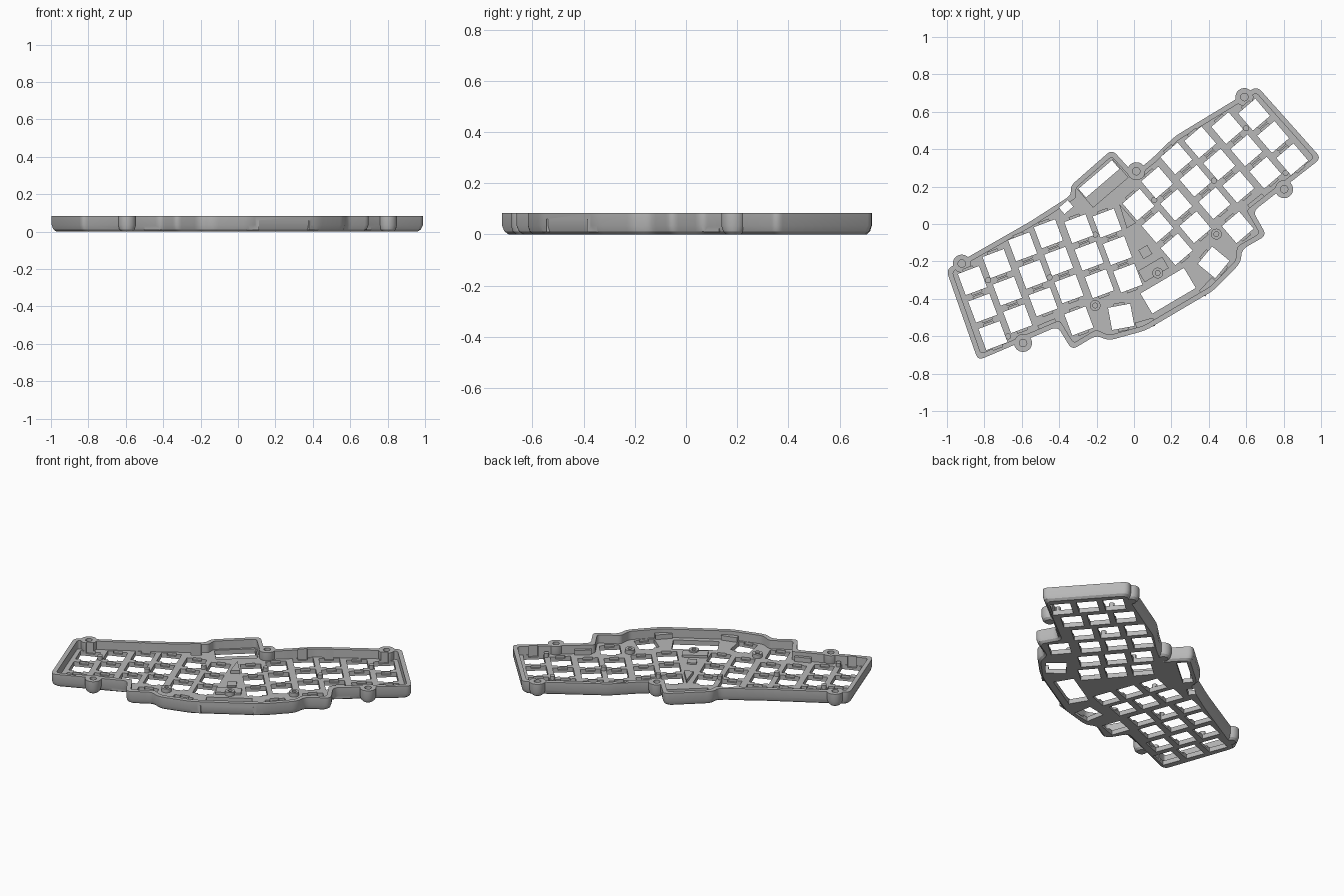
import bpy, bmesh, math
from mathutils import Vector, Matrix

cube = bpy.data.objects.get("Cube")
if cube:
    bpy.data.objects.remove(cube, do_unlink=True)

HEIGHT, FLOOR, WALL = 0.084, 0.03, 0.027
HOLE, PITCH, SPLAY = 0.121, 0.157, 10

grey = bpy.data.materials.new("mid grey plastic")
grey.use_nodes = True
grey.diffuse_color = (0.48, 0.48, 0.48, 1)
grey.node_tree.nodes["Principled BSDF"].inputs["Base Color"].default_value = grey.diffuse_color


def inset(poly, d):
    """Move every edge of a counter-clockwise polygon inward by d."""
    out = []
    for i, p in enumerate(poly):
        a = (p - poly[i - 1]).normalized()
        b = (poly[(i + 1) % len(poly)] - p).normalized()
        n, m = Vector((-a.y, a.x)), Vector((-b.y, b.x))
        out.append(p + (n + m) * d / (1 + n.dot(m)))
    return out


def rounded(poly, r, steps=5):
    """Replace each corner by a short curve."""
    out = []
    for i, p in enumerate(poly):
        a, b = poly[i - 1] - p, poly[(i + 1) % len(poly)] - p
        s = p + a.normalized() * min(r, a.length * 0.45)
        e = p + b.normalized() * min(r, b.length * 0.45)
        for k in range(steps + 1):
            t = k / steps
            out.append(s * (1 - t) ** 2 + p * 2 * t * (1 - t) + e * t * t)
    return out


def loft(bm, rings):
    """Closed solid through rings of (points, z)."""
    loops = [[bm.verts.new((p.x, p.y, z)) for p in pts] for pts, z in rings]
    n = len(loops[0])
    bm.faces.new(loops[0][::-1])
    bm.faces.new(loops[-1])
    for lo, hi in zip(loops, loops[1:]):
        for i in range(n):
            j = (i + 1) % n
            bm.faces.new((lo[i], lo[j], hi[j], hi[i]))


def rect(x, y, w, h, deg=0):
    rot = Matrix.Rotation(math.radians(deg), 2)
    c = Vector((x, y))
    return [c + rot @ Vector((sx * w / 2, sy * h / 2))
            for sx, sy in ((-1, -1), (1, -1), (1, 1), (-1, 1))]


def circle(x, y, r, n=28):
    return [Vector((x + r * math.cos(k * math.tau / n), y + r * math.sin(k * math.tau / n)))
            for k in range(n)]


def solid(name, stacks):
    bm = bmesh.new()
    for rings in stacks:
        loft(bm, rings)
    bmesh.ops.recalc_face_normals(bm, faces=bm.faces)
    mesh = bpy.data.meshes.new(name)
    bm.to_mesh(mesh)
    bm.free()
    obj = bpy.data.objects.new(name, mesh)
    bpy.context.scene.collection.objects.link(obj)
    return obj


def combine(target, tool, operation):
    """Apply a boolean and throw the tool away."""
    mod = target.modifiers.new("cut", 'BOOLEAN')
    mod.operation, mod.object, mod.solver = operation, tool, 'EXACT'
    graph = bpy.context.evaluated_depsgraph_get()
    graph.update()
    mesh = bpy.data.meshes.new_from_object(target.evaluated_get(graph))
    target.modifiers.clear()
    target.data = mesh
    bpy.data.objects.remove(tool, do_unlink=True)


def both(items):
    """Mirror (x, y, angle) entries to the left half."""
    return [(s * x, y, s * a) for x, y, a in items for s in (1, -1)]


# Case outline: shared wing on both halves, controller bay at the back
wing = [(.21, -.522), (.41, -.468), (.452, -.41), (.604, -.412), (.606, -.265),
        (1.065, -.205), (.965, .30), (.45, .293)]
bay = [(.281, .252), (.16, .235), (.125, .403), (-.165, .348), (-.188, .303)]
outline = [Vector(p) for p in wing + bay] + [Vector((-x, y)) for x, y in reversed(wing)]

# Tray with softened lower edge and hollow inside
edge = [(.02, 0), (.007, .012), (0, .035), (0, HEIGHT)]
case = solid("keyboard_case", [[(rounded(inset(outline, d), .035), z) for d, z in edge]])
inner = rounded(inset(outline, WALL), .02)
combine(case, solid("cavity", [[(inner, FLOOR), (inner, .2)]]), 'DIFFERENCE')

# Screw bosses on the rim
boss_spots = [(x, y) for x, y, a in both([(.877, .285, 0), (.81, -.247, 0)])] + [(.178, .237)]
combine(case, solid("bosses", [[(circle(x, y, .048 - d), z) for d, z in edge]
                               for x, y in boss_spots]), 'UNION')

# Raised blocks on the floor and against the front wall
blocks = [(rect(x, y, .1, .045, a), .06) for x, y, a in both([(.197, -.492, 15), (.65, -.235, 8)])]
blocks += [(rect(-.01, -.262, .15, .07), .045), (rect(0, -.16, .055, .055), .04),
           ([Vector(p) for p in ((-.021, .0), (.036, .0), (.01, .132))], .05)]
combine(case, solid("blocks", [[(p, .01), (p, z)] for p, z in blocks]), 'UNION')

# Support posts
small = both([(.80, .137, 0), (.51, -.017, 0), (.183, .056, 0), (.861, -.176, 0)])
large = both([(.376, -.27, 0)]) + [(0, -.29, 0)]
posts = [(x, y, .016) for x, y, a in small] + [(x, y, .029) for x, y, a in large]
combine(case, solid("posts", [[(circle(x, y, r, 20), .01), (circle(x, y, r, 20), .055)]
                              for x, y, r in posts]), 'UNION')

# Key openings: six columns of three per half, plus thumb keys
tops = [(.874, .178), (.714, .189), (.551, .197), (.397, .187), (.243, .128), (.097, .077)]
tilt = math.radians(SPLAY)
keys = [(x + r * PITCH * math.sin(tilt), y - r * PITCH * math.cos(tilt), SPLAY)
        for x, y in tops for r in range(3)]
keys = both(keys + [(.493, -.297, SPLAY), (.287, -.393, 20)])
holes = [rect(x, y, HOLE, HOLE, a) for x, y, a in keys]
holes += [rect(0, -.40, .27, .125), rect(-.015, .303, .235, .062, SPLAY),
          rect(-.243, .262, .062, .045, SPLAY)]
combine(case, solid("openings", [[(p, -.05), (p, .2)] for p in holes]), 'DIFFERENCE')

# Clip pockets above and below each opening, bay floor, screw recesses
clips = [[(p, .015), (p, .2)] for x, y, a in keys for p in [rect(x, y, .055, HOLE + .026, a)]]
combine(case, solid("clip_pockets", clips), 'DIFFERENCE')
bay_floor = rect(-.009, .271, .245, .125, SPLAY)
combine(case, solid("bay_floor", [[(bay_floor, .015), (bay_floor, .2)]]), 'DIFFERENCE')
recess = [circle(x, y, .02, 20) for x, y in boss_spots]
recess += [circle(x, y, .013, 16) for x, y, a in large]
combine(case, solid("recesses", [[(p, .042), (p, .2)] for p in recess]), 'DIFFERENCE')

# Finish: colour, shading and the slanted placement
case.data.materials.clear()
case.data.materials.append(grey)
for face in case.data.polygons:
    face.material_index = 0
spin = Matrix.Rotation(math.radians(30.5), 4, 'Z')
case.data.transform(spin @ Matrix.Translation((-.024, 0, 0)))
bpy.context.view_layer.objects.active = case
case.select_set(True)
bpy.ops.object.shade_smooth_by_angle(angle=math.radians(30))
